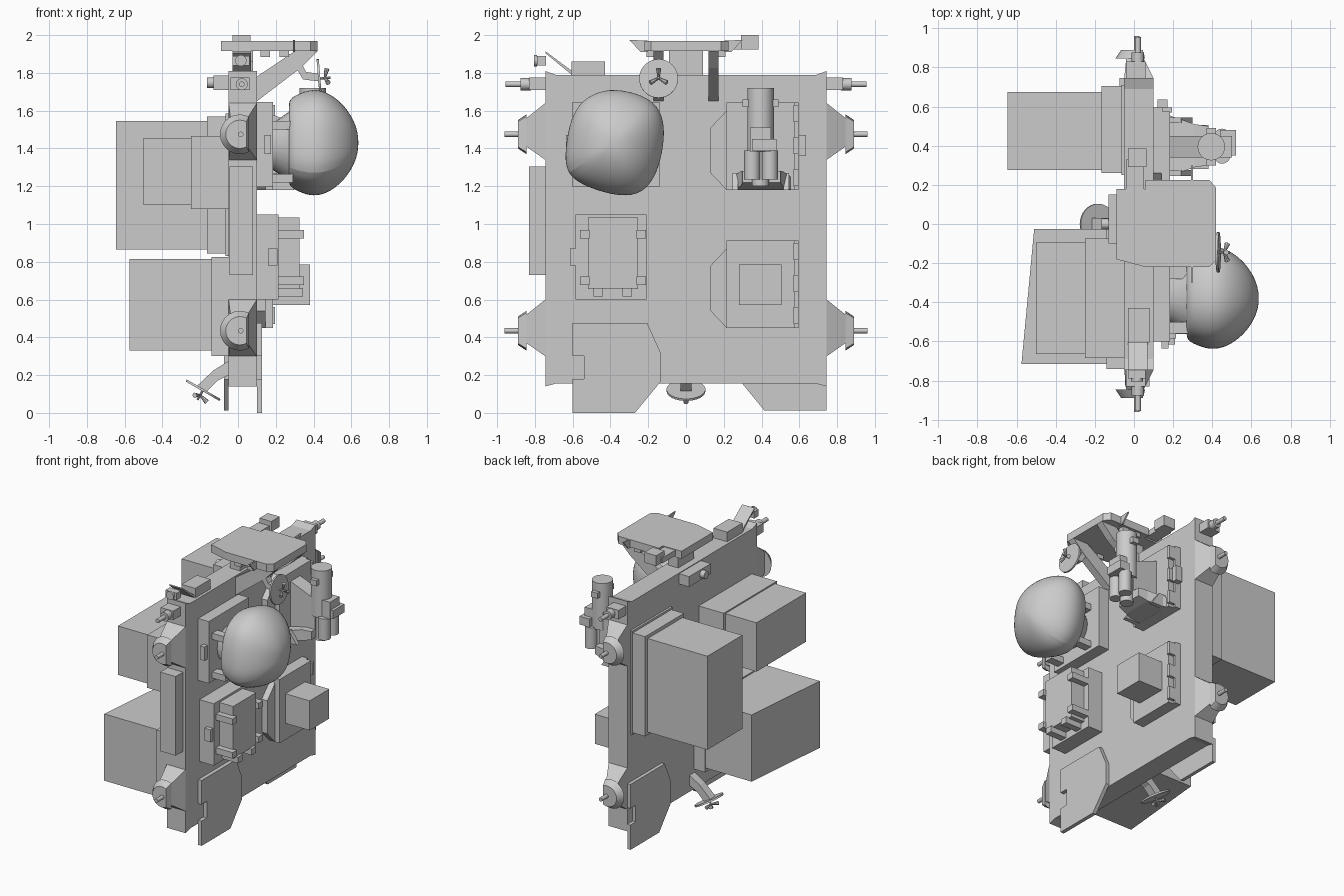
import bpy, bmesh, math
from mathutils import Vector


def finish(name, bm, smooth=False):
    bmesh.ops.recalc_face_normals(bm, faces=bm.faces)
    me = bpy.data.meshes.new(name)
    bm.to_mesh(me)
    bm.free()
    ob = bpy.data.objects.new(name, me)
    bpy.context.collection.objects.link(ob)
    if smooth:
        bpy.ops.object.select_all(action='DESELECT')
        ob.select_set(True)
        bpy.context.view_layer.objects.active = ob
        bpy.ops.object.shade_smooth_by_angle(angle=math.radians(40))
    return ob


def loft(name, loops, smooth=False):
    bm = bmesh.new()
    rings = [[bm.verts.new(p) for p in l] for l in loops]
    n = len(rings[0])
    for a, b in zip(rings, rings[1:]):
        for i in range(n):
            bm.faces.new((a[i], a[(i + 1) % n], b[(i + 1) % n], b[i]))
    bm.faces.new(rings[0])
    bm.faces.new(rings[-1][::-1])
    return finish(name, bm, smooth)


def prism(name, pts, axis, a, b):
    put = {'x': lambda p, t: (t, p[0], p[1]), 'y': lambda p, t: (p[0], t, p[1]),
           'z': lambda p, t: (p[0], p[1], t)}[axis]
    return loft(name, [[put(p, t) for p in pts] for t in (a, b)])


def box(name, x0, x1, y0, y1, z0, z1):
    return prism(name, [(x0, y0), (x1, y0), (x1, y1), (x0, y1)], 'z', z0, z1)


def rod(name, a, b, r, r2=None, n=20):
    a, b = Vector(a), Vector(b)
    q = (b - a).to_track_quat('Z', 'Y')
    loops = [[c + q @ Vector((rr * math.cos(2 * math.pi * i / n), rr * math.sin(2 * math.pi * i / n), 0))
              for i in range(n)] for c, rr in ((a, r), (b, r2 or r))]
    return loft(name, loops, True)


# Main slab with slightly raised corners
half = [(0.745, 0.14), (0.745, 1.81), (0.69, 1.79)]
prism('main_slab', [(0.69, 0.155)] + half + [(-0.69, 1.79), (-0.745, 1.81), (-0.745, 0.14), (-0.69, 0.155)],
      'x', -0.05, 0.1)

# Edge mounts on both ends
for s in (1, -1):
    for z in (1.475, 0.435):
        base = [(-0.05, z - 0.135), (0.1, z - 0.135), (0.1, z + 0.165), (-0.05, z + 0.165)]
        tip = [(-0.04, z - 0.065), (0.05, z - 0.065), (0.05, z + 0.085), (-0.04, z + 0.085)]
        loft('edge_mount', [[(x, s * 0.745, h) for x, h in base], [(x, s * 0.845, h) for x, h in tip]])
        angs = [math.radians(63 + i * 234 / 16) for i in range(17)]
        loft('edge_cup', [[(0.01 + r * math.cos(a), s * y, z + r * math.sin(a)) for a in angs]
                          for r, y in ((0.105, 0.845), (0.075, 0.89))], True)
        rod('edge_pin', (0.015, s * 0.88, z), (0.015, s * 0.96, z), 0.014)
    box('top_nozzle_block', -0.04, 0.06, s * 0.74, s * 0.83, 1.71, 1.775)
    rod('top_nozzle', (0.02, s * 0.82, 1.74), (0.02, s * 0.875, 1.74), 0.032)
    rod('top_pin', (0.02, s * 0.86, 1.74), (0.02, s * 0.955, 1.74), 0.015)

# Large boxes on the back
box('tall_back_seat', -0.065, -0.05, 0.25, 0.71, 0.83, 1.585)
box('tall_back_base', -0.165, -0.065, 0.26, 0.705, 0.845, 1.57)
box('tall_back_box', -0.645, -0.15, 0.275, 0.675, 0.865, 1.545)
box('upper_back_base', -0.25, -0.05, -0.685, -0.075, 1.08, 1.465)
box('upper_back_box', -0.5, -0.24, -0.665, -0.095, 1.1, 1.455)
box('lower_back_base', -0.14, -0.05, -0.74, -0.02, 0.3, 0.825)
prism('lower_back_box', [(-0.13, -0.025), (-0.51, -0.025), (-0.575, -0.715), (-0.13, -0.715)], 'z', 0.33, 0.815)
box('side_box', -0.045, 0.08, -0.83, -0.74, 0.73, 1.305)

# Lower flaps
flap = [(-0.6, 0), (-0.27, 0), (-0.135, 0.165), (-0.135, 0.32), (-0.205, 0.475), (-0.6, 0.475),
        (-0.6, 0.3), (-0.54, 0.3), (-0.54, 0.18), (-0.6, 0.18)]
prism('front_flap', flap, 'x', 0.1, 0.128)
prism('back_flap', [(0.145 - y, z + 0.012) for y, z in flap], 'x', -0.075, -0.05)

# Panels on the front face: two with chamfered side
for z in (0.45, 1.18):
    prism('chamfered_panel_base', [(0.215, z), (0.595, z), (0.595, z + 0.463), (0.26, z + 0.463), (0.215, z + 0.42),
                                   (0.13, z + 0.33), (0.13, z + 0.09)], 'x', 0.1, 0.145)
    box('chamfered_panel_plate', 0.14, 0.185, 0.215, 0.575, z, z + 0.463)
    for h in (0.02, 0.19, 0.36):
        box('panel_clip', 0.14, 0.195, 0.57, 0.595, z + h, z + h + 0.09)
box('small_front_box', 0.18, 0.38, 0.28, 0.505, 0.57, 0.785)
box('panel_nub', 0.12, 0.17, 0.595, 0.635, 1.36, 1.47)

# Clipped front box
box('clipped_box_base', 0.1, 0.215, -0.585, -0.21, 0.6, 1.05)
box('clipped_box', 0.21, 0.325, -0.52, -0.255, 0.655, 1.035)
box('clipped_box_nub', 0.16, 0.21, -0.615, -0.58, 0.78, 0.87)
for z in (0.945, 0.7):
    for y in (-0.54, -0.24):
        box('side_clip', 0.21, 0.35, y - 0.022, y + 0.028, z - 0.022, z + 0.022)
for y in (-0.465, -0.31):
    box('bottom_clip', 0.215, 0.345, y - 0.025, y + 0.025, 0.615, 0.66)

# Dome panel and the dome's mounting frame
box('dome_panel', 0.1, 0.185, -0.6, -0.14, 1.195, 1.645)
box('dome_panel_nub', 0.14, 0.175, -0.635, -0.6, 1.37, 1.47)
for y in (-0.56, -0.28):
    for z in (1.22, 1.5):
        box('dome_strut', 0.18, 0.29, y, y + 0.06, z, z + 0.045)
rod('dome_neck', (0.18, -0.38, 1.41), (0.29, -0.38, 1.41), 0.12, 0.2, 24)

# Rounded dome: one outline scaled along x, then subdivided
outline = [(-0.235, 0.125), (-0.18, 0.225), (-0.06, 0.29), (0.08, 0.28), (0.22, 0.225), (0.268, 0.12),
           (0.268, 0.0), (0.235, -0.16), (0.155, -0.275), (0.03, -0.29), (-0.13, -0.245), (-0.265, -0.175),
           (-0.262, -0.02)]
steps = [(0.275, 0.5), (0.262, 0.8), (0.31, 0.9), (0.38, 1.0), (0.45, 0.98), (0.52, 0.84), (0.58, 0.62),
         (0.618, 0.38), (0.634, 0.18), (0.637, 0.05)]
dome = loft('dome', [[(x, -0.38 + k * y, 1.43 + k * z) for y, z in outline] for x, k in steps], True)
sub = dome.modifiers.new('round', 'SUBSURF')
sub.levels = sub.render_levels = 2

# Cylinder cluster on its tapered bracket
loft('cluster_bracket', [[(x, 0.4 - w, z0), (x, 0.4 + w, z0), (x, 0.4 + w, z1), (x, 0.4 - w, z1)]
                         for x, w, z0, z1 in ((0.18, 0.155, 1.18, 1.25), (0.31, 0.11, 1.2, 1.28),
                                              (0.38, 0.1, 1.22, 1.28))])
prism('cluster_web', [(0.18, 1.22), (0.38, 1.24), (0.38, 1.5), (0.18, 1.58)], 'y', 0.34, 0.45)
rod('main_cylinder', (0.395, 0.395, 1.38), (0.395, 0.395, 1.72), 0.07, n=28)
rod('cylinder_foot', (0.395, 0.395, 1.2), (0.395, 0.395, 1.38), 0.045)
for y in (0.35, 0.445):
    rod('lower_cylinder', (0.45, y, 1.235), (0.45, y, 1.39), 0.042)
box('cluster_block', 0.4, 0.5, 0.34, 0.45, 1.385, 1.51)
box('cluster_side_block', 0.44, 0.52, 0.35, 0.48, 1.39, 1.45)
for y in (0.315, 0.475):
    box('cylinder_clamp', 0.37, 0.42, y - 0.015, y + 0.015, 1.62, 1.66)
for s in (-1, 1):
    prism('bracket_cheek', [(0.18, 1.18), (0.3, 1.18), (0.24, 1.27), (0.18, 1.27)], 'y',
          0.395 + s * 0.12, 0.395 + s * 0.15)

# Top shelf with braces
prism('top_shelf', [(-0.09, -0.18), (0.06, -0.22), (0.385, -0.22), (0.42, -0.185), (0.42, 0.185),
                    (0.385, 0.225), (0.06, 0.225), (0.06, 0.18), (-0.09, 0.18)], 'z', 1.915, 1.97)
for y in (-0.145, 0.145):
    prism('shelf_brace', [(0.1, 1.65), (0.1, 1.78), (0.3, 1.915), (0.42, 1.945), (0.42, 1.915), (0.33, 1.825),
                          ], 'y', y - 0.027, y + 0.027)
for s in (1, -1):
    prism('shelf_wing', [(s * 0.2, 1.91), (s * 0.24, 1.91), (s * 0.3, 1.975), (s * 0.2, 1.97)], 'x', 0.292, 0.302)
    for x in (0.12, 0.22):
        box('shelf_foot', x, x + 0.05, s * 0.17, s * 0.21, 1.885, 1.92)
box('shelf_post', 0.0, 0.08, -0.09, 0.09, 1.78, 1.92)
box('shelf_arm', -0.04, 0.05, 0.17, 0.33, 1.925, 1.965)
box('shelf_arm_box', -0.03, 0.065, 0.29, 0.385, 1.925, 2.0)
rod('slab_button', (0.1, 0, 1.745), (0.104, 0, 1.745), 0.025)

# Small parts along the top edge
box('top_edge_box', -0.03, 0.08, -0.605, -0.43, 1.78, 1.86)
prism('sloped_plate', [(-0.605, 1.79), (-0.745, 1.905), (-0.745, 1.915), (-0.59, 1.8)], 'x', -0.03, 0.07)
box('sensor_box', -0.03, 0.06, -0.79, -0.74, 1.84, 1.89)
rod('sensor_tip', (0.015, -0.79, 1.865), (0.015, -0.805, 1.865), 0.03)
box('back_top_box', -0.13, -0.04, -0.1, 0.15, 1.71, 1.785)
rod('back_top_knob', (-0.165, 0.0, 1.748), (-0.12, 0.0, 1.748), 0.028)


# Two dishes with pronged feeds
def dish(c, n):
    c, n = Vector(c), Vector(n).normalized()
    rod('dish', c - n * 0.006, c + n * 0.006, 0.103, n=32)
    rod('dish_feed', c, c + n * 0.06, 0.006, n=8)
    side = Vector((0, 1, 0))
    up = n.cross(side)
    for i in range(3):
        a = math.radians(90 + 120 * i)
        rod('dish_prong', c + n * 0.03, c + n * 0.045 + (side * math.cos(a) + up * math.sin(a)) * 0.05,
            0.005, 0.014, 8)


dish((0.43, -0.145, 1.77), (1, 0, 0.08))
dish((-0.185, 0, 0.12), (-0.5, 0, -0.87))
prism('upper_dish_arm', [(0.26, 1.9), (0.31, 1.9), (0.36, 1.805), (0.43, 1.795), (0.43, 1.755), (0.345, 1.765)],
      'y', -0.17, -0.12)
prism('lower_dish_arm', [(-0.05, 0.275), (-0.13, 0.225), (-0.22, 0.14), (-0.17, 0.11), (-0.11, 0.17), (-0.05, 0.2)],
      'y', -0.03, 0.03)
